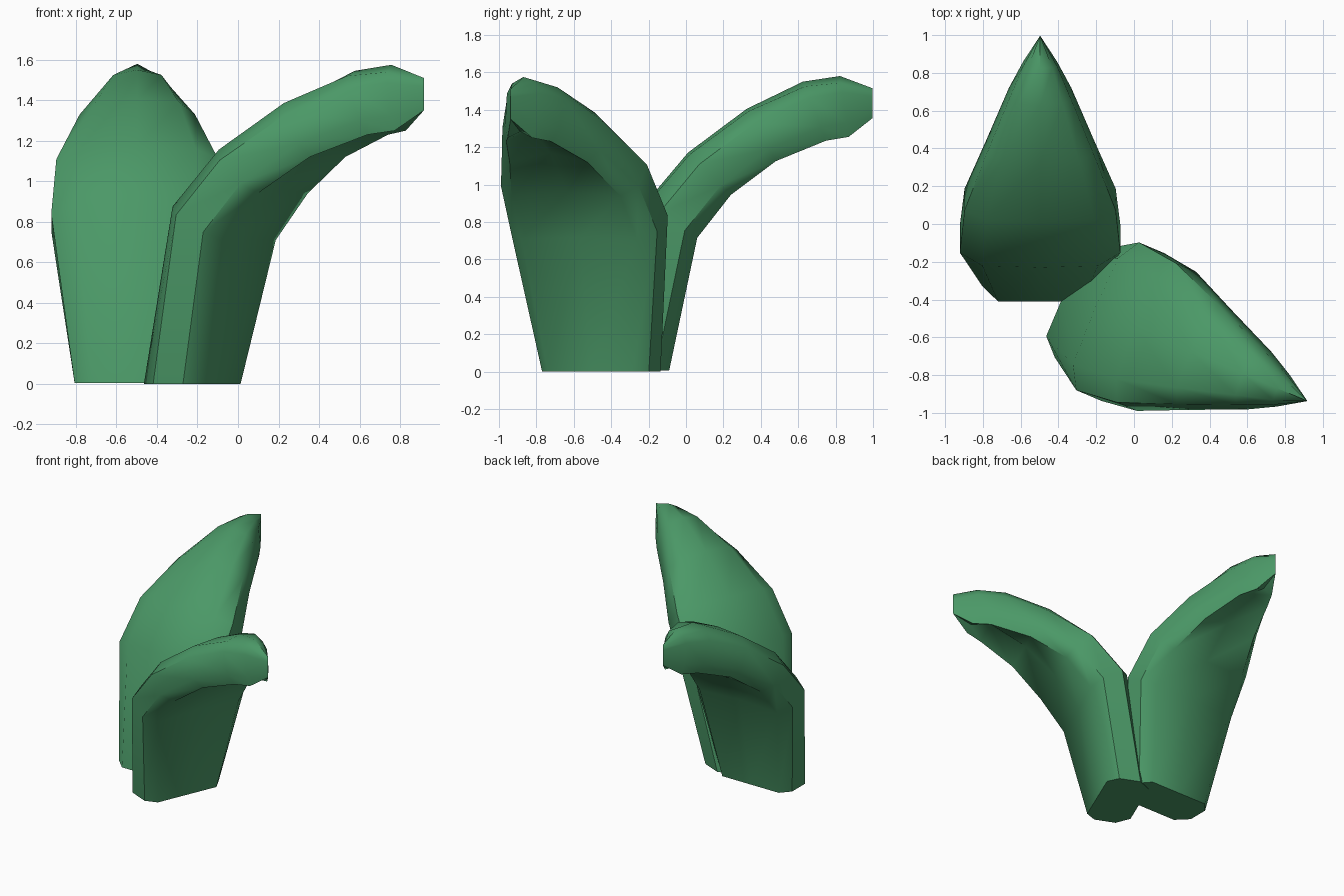
import bpy, bmesh, math

if "Cube" in bpy.data.objects:
    bpy.data.objects.remove(bpy.data.objects["Cube"])

green = bpy.data.materials.new("leaf green")
green.diffuse_color = (0.07, 0.315, 0.135, 1)
green.use_nodes = True
green.node_tree.nodes["Principled BSDF"].inputs["Base Color"].default_value = green.diffuse_color

# Stations along the leaf: back (y, z), front (y, z), half width,
# inner hollow depth position, drop of the back corners
STATIONS = [
    ((-0.41, 0.00), (-0.09, 0.00), 0.31, 1.00, 0.00),
    ((-0.23, 0.88), (0.06, 0.71), 0.425, 0.95, 0.03),
    ((0.01, 1.165), (0.24, 0.94), 0.40, 0.92, 0.04),
    ((0.325, 1.40), (0.48, 1.12), 0.285, 0.82, 0.05),
    ((0.625, 1.545), (0.75, 1.23), 0.165, 0.78, 0.08),
    ((0.823, 1.575), (0.87, 1.25), 0.09, 0.90, 0.11),
    ((0.997, 1.51), (0.997, 1.35), 0.00, 1.00, 0.11),
]


def section(back, front, w, hollow, drop):
    """Closed ring: rounded back, straight sides, lobed hollow front."""
    half = [(0.72, drop), (1.0, 0.27), (1.0, 0.77), (0.79, 1.0)]
    ring = [(0, 0)] + half + [(0, hollow)] + [(-u, v) for u, v in reversed(half)]
    return [(u * w,
             back[0] + (front[0] - back[0]) * v,
             back[1] + (front[1] - back[1]) * v) for u, v in ring]


def leaf(name, location, turn):
    bm = bmesh.new()
    rings = [[bm.verts.new(p) for p in section(*s)] for s in STATIONS]
    n = len(rings[0])
    for a, b in zip(rings, rings[1:]):
        for i in range(n):
            j = (i + 1) % n
            bm.faces.new((a[i], a[j], b[j], b[i]))
    bm.faces.new(rings[0])
    # Collapse the tip ring into one upright edge
    for i in range(1, n // 2):
        l, r = rings[-1][i], rings[-1][n - i]
        bmesh.ops.weld_verts(bm, targetmap={r: l})
    bmesh.ops.remove_doubles(bm, verts=bm.verts[:], dist=0.0005)
    bmesh.ops.recalc_face_normals(bm, faces=bm.faces[:])
    mesh = bpy.data.meshes.new(name)
    bm.to_mesh(mesh)
    bm.free()
    mesh.materials.append(green)
    obj = bpy.data.objects.new(name, mesh)
    bpy.context.collection.objects.link(obj)
    obj.location = location
    obj.rotation_euler.z = math.radians(turn)
    bpy.ops.object.select_all(action='DESELECT')
    obj.select_set(True)
    bpy.context.view_layer.objects.active = obj
    bpy.ops.object.shade_smooth_by_angle(angle=math.radians(46))


# Two identical curling leaves, one turned about z
leaf("back_leaf", (-0.497, 0, 0.005), 0)
leaf("side_leaf", (0, -0.548, 0), -113)
